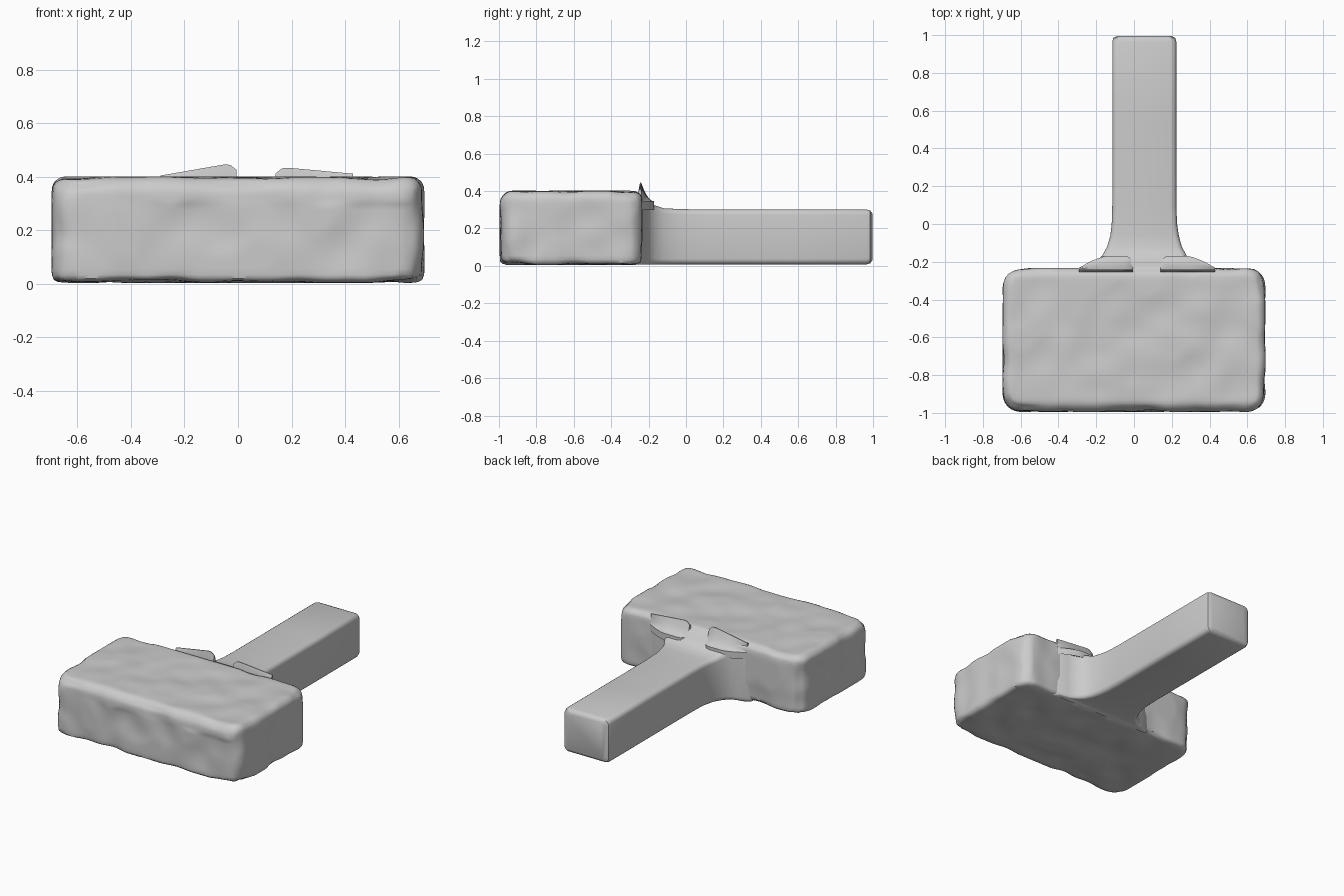
import bpy, bmesh, math
from mathutils import Vector, noise

if "Cube" in bpy.data.objects:
    bpy.data.objects.remove(bpy.data.objects["Cube"])


def finish(name, bm, angle=40):
    bmesh.ops.recalc_face_normals(bm, faces=bm.faces)
    me = bpy.data.meshes.new(name)
    bm.to_mesh(me)
    bm.free()
    ob = bpy.data.objects.new(name, me)
    bpy.context.collection.objects.link(ob)
    bpy.ops.object.select_all(action='DESELECT')
    ob.select_set(True)
    bpy.context.view_layer.objects.active = ob
    bpy.ops.object.shade_smooth_by_angle(angle=math.radians(angle))
    return ob


def loft(bm, rings):
    rings = [[bm.verts.new(p) for p in r] for r in rings]
    n = len(rings[0])
    for a, b in zip(rings, rings[1:]):
        for i in range(n):
            bm.faces.new((a[i], a[(i + 1) % n], b[(i + 1) % n], b[i]))
    bm.faces.new(rings[0])
    bm.faces.new(rings[-1])


def rounded_rect(x0, x1, y0, y1, r, segs=4):
    pts = []
    for k, (cx, cy) in enumerate(((x1 - r, y1 - r), (x0 + r, y1 - r),
                                  (x0 + r, y0 + r), (x1 - r, y0 + r))):
        for i in range(segs + 1):
            a = math.pi / 2 * (k + i / segs)
            pts.append((cx + r * math.cos(a), cy + r * math.sin(a)))
    return pts


def roughen(bm, amount, freq):
    bm.normal_update()
    for v in bm.verts:
        # edges and corners are chipped more than the flat sides
        n = v.normal
        edge = 1 - max(abs(n.x), abs(n.y), abs(n.z))
        d = noise.noise(v.co * freq) * amount * (1 + 4 * edge)
        v.co += n * min(d, 0.004)


# Stone head: rounded block with worn, chipped edges
bm = bmesh.new()
bmesh.ops.create_cube(bm, size=1)
for v in bm.verts:
    v.co = Vector((v.co.x * 1.386, v.co.y * 0.756 - 0.614, v.co.z * 0.39 + 0.203))
uprights = [e for e in bm.edges
            if abs(e.verts[0].co.z - e.verts[1].co.z) > 0.1]
bmesh.ops.bevel(bm, geom=uprights, offset=0.09, segments=4, profile=0.5, affect='EDGES')
top = [e for e in bm.edges if min(v.co.z for v in e.verts) > 0.39]
bmesh.ops.bevel(bm, geom=top, offset=0.04, segments=3, profile=0.5, affect='EDGES')
low = [e for e in bm.edges if max(v.co.z for v in e.verts) < 0.02]
bmesh.ops.bevel(bm, geom=low, offset=0.018, segments=2, profile=0.5, affect='EDGES')
head = finish("hammer_head", bm)
rem = head.modifiers.new("even_mesh", 'REMESH')
rem.mode = 'VOXEL'
rem.voxel_size = 0.022
bpy.ops.object.modifier_apply(modifier=rem.name)
bm = bmesh.new()
bm.from_mesh(head.data)
bmesh.ops.smooth_vert(bm, verts=bm.verts, factor=0.5, use_axis_x=True,
                      use_axis_y=True, use_axis_z=True)
roughen(bm, 0.014, 6.0)
# worn bevel along the striking edge
for v in bm.verts:
    if v.co.y < -0.94 and v.co.z > 0.3:
        v.co.z -= 0.25 * (-0.94 - v.co.y) * (1 + noise.noise(v.co * 5))
bm.to_mesh(head.data)
bm.free()
bpy.ops.object.shade_smooth_by_angle(angle=math.radians(50))

# Handle: rounded square bar flaring out and rising where it meets the head
stations = [  # y, left x, right x, top z
    (-0.26, -0.33, 0.46, 0.385), (-0.235, -0.30, 0.43, 0.385),
    (-0.222, -0.24, 0.36, 0.375), (-0.20, -0.20, 0.315, 0.35),
    (-0.17, -0.17, 0.28, 0.325), (-0.12, -0.142, 0.253, 0.308),
    (-0.06, -0.125, 0.237, 0.305), (0.0, -0.118, 0.228, 0.303),
    (0.1, -0.115, 0.224, 0.302), (0.55, -0.115, 0.224, 0.302),
    (0.965, -0.115, 0.224, 0.302), (0.985, -0.110, 0.219, 0.296),
    (0.996, -0.090, 0.199, 0.280)]
bm = bmesh.new()
rings = []
for y, xl, xr, h in stations:
    z0 = 0.008 + (0.302 - h if y > 0.97 else 0)
    rings.append([(x, y, z) for x, z in rounded_rect(xl, xr, z0, h, 0.03)])
loft(bm, rings)
finish("handle", bm)


# Raised collar lips either side of the handle, curling up over the head
def collar_lip(name, outer, inner, z_outer, z_inner):
    bm = bmesh.new()
    rings = []
    steps = 12
    for i in range(steps + 1):
        t = i / steps
        x = outer + (inner - outer) * t
        top = z_outer + (z_inner - z_outer) * min(1, t * 1.15)
        reach = 0.07 * min(1, max(0.03, (t - 0.02) / 0.45)) ** 0.6
        if t > 0.85:
            k = math.sqrt(max(0.0, 1 - ((t - 0.85) / 0.155) ** 2))
            reach *= 0.45 + 0.55 * k
            top -= 0.03 * (1 - k)
        ring = [(x, -0.258, 0.34), (x, -0.254, 0.40), (x, -0.246, top), (x, -0.240, top)]
        for j in range(1, 6):
            s = j / 5
            ring.append((x, -0.240 + reach * s, 0.345 + (top - 0.345) * (1 - s) ** 2))
        ring.append((x, -0.240 + reach, 0.30))
        rings.append(ring)
    loft(bm, rings)
    finish(name, bm)


collar_lip("collar_lip_left", -0.29, -0.005, 0.405, 0.448)
collar_lip("collar_lip_right", 0.43, 0.14, 0.412, 0.435)
